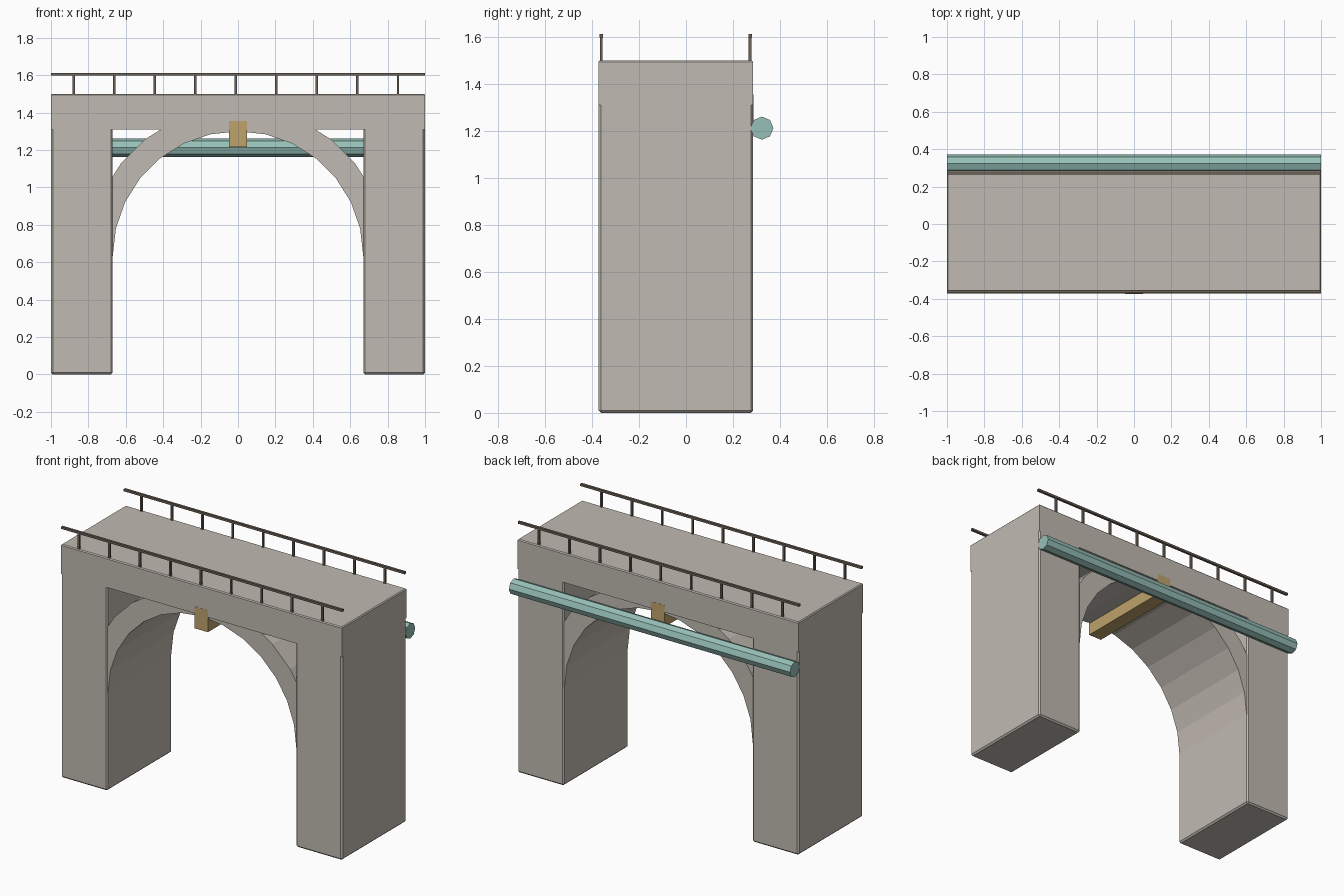
import bpy, bmesh, math
from mathutils import Matrix, Vector

cube = bpy.data.objects.get("Cube")
if cube:
    bpy.data.objects.remove(cube, do_unlink=True)

FRONT, BACK = -0.372, 0.286
DECK_BOTTOM, DECK_TOP = 1.31, 1.5
LEG_INNER = 0.67


def material(name, color):
    m = bpy.data.materials.new(name)
    m.use_nodes = True
    m.diffuse_color = (*color, 1)
    m.node_tree.nodes["Principled BSDF"].inputs["Base Color"].default_value = (*color, 1)
    return m


stone = material("warm grey stone", (0.53, 0.49, 0.44))
timber = material("tan timber", (0.52, 0.36, 0.15))
pipe_paint = material("pale teal paint", (0.31, 0.53, 0.48))
iron = material("dark brown iron", (0.15, 0.12, 0.095))


def finish(name, bm, mat):
    bmesh.ops.recalc_face_normals(bm, faces=bm.faces)
    mesh = bpy.data.meshes.new(name)
    bm.to_mesh(mesh)
    bm.free()
    mesh.materials.append(mat)
    ob = bpy.data.objects.new(name, mesh)
    bpy.context.collection.objects.link(ob)
    return ob


def add_box(bm, low, high):
    low, high = Vector(low), Vector(high)
    size = Matrix.Diagonal((*(high - low), 1))
    bmesh.ops.create_cube(bm, size=1, matrix=Matrix.Translation((low + high) / 2) @ size)


def box(name, low, high, mat, bevel=0, keep=None):
    """Box whose edges are chamfered where keep(edge) is true."""
    bm = bmesh.new()
    add_box(bm, low, high)
    if bevel:
        bmesh.ops.bevel(bm, geom=[e for e in bm.edges if keep(e)], offset=bevel,
                        offset_type='OFFSET', segments=1, affect='EDGES')
    return finish(name, bm, mat)


# Legs: chamfered everywhere except where they meet the deck
def below_deck(edge):
    return min(v.co.z for v in edge.verts) < 0.01


for side, x0, x1 in (("right", -1, -LEG_INNER), ("left", LEG_INNER, 1)):
    box(side + "_leg", (x0, FRONT, 0), (x1, BACK, DECK_BOTTOM), stone, 0.01, below_deck)

# Deck: chamfered around its top
box("deck", (-1, FRONT, DECK_BOTTOM), (1, BACK, DECK_TOP), stone, 0.006,
    lambda e: min(v.co.z for v in e.verts) > DECK_TOP - 0.01)

# Arch ring between the legs, with open corners above it
SPRING, INNER_R, OUTER_R, STEPS = 0.63, 0.67, 0.80, 14
bm = bmesh.new()
sections = []
for i in range(STEPS + 1):
    a = math.pi * i / STEPS
    sections.append([bm.verts.new((r * math.cos(a), y, SPRING + r * math.sin(a)))
                     for r, y in ((INNER_R, FRONT + 0.008), (OUTER_R, FRONT + 0.008),
                                  (OUTER_R, BACK - 0.008), (INNER_R, BACK - 0.008))])
for a, b in zip(sections, sections[1:]):
    for k in range(4):
        n = (k + 1) % 4
        bm.faces.new((a[k], a[n], b[n], b[k]))
bm.faces.new(sections[0])
bm.faces.new(sections[-1])
finish("arch_ring", bm, stone)

# Timber beam running through the crown
box("crown_beam", (-0.047, FRONT - 0.001, 1.215), (0.047, BACK + 0.001, 1.355), timber)

# Eight-sided pipe along the back
bm = bmesh.new()
bmesh.ops.create_cone(bm, cap_ends=True, segments=8, radius1=0.049, radius2=0.049, depth=2,
                      matrix=Matrix.Translation((0, 0.323, 1.212)) @ Matrix.Rotation(math.pi / 2, 4, 'Y'))
finish("pipe", bm, pipe_paint)

# Handrails on both edges of the deck
for name, y in (("front_railing", -0.361), ("back_railing", 0.273)):
    bm = bmesh.new()
    add_box(bm, (-1, y - 0.008, 1.598), (1, y + 0.008, 1.612))
    for i in range(9):
        x = -0.878 + i * 0.2166
        add_box(bm, (x - 0.006, y - 0.006, DECK_TOP - 0.01), (x + 0.006, y + 0.006, 1.6))
    finish(name, bm, iron)
